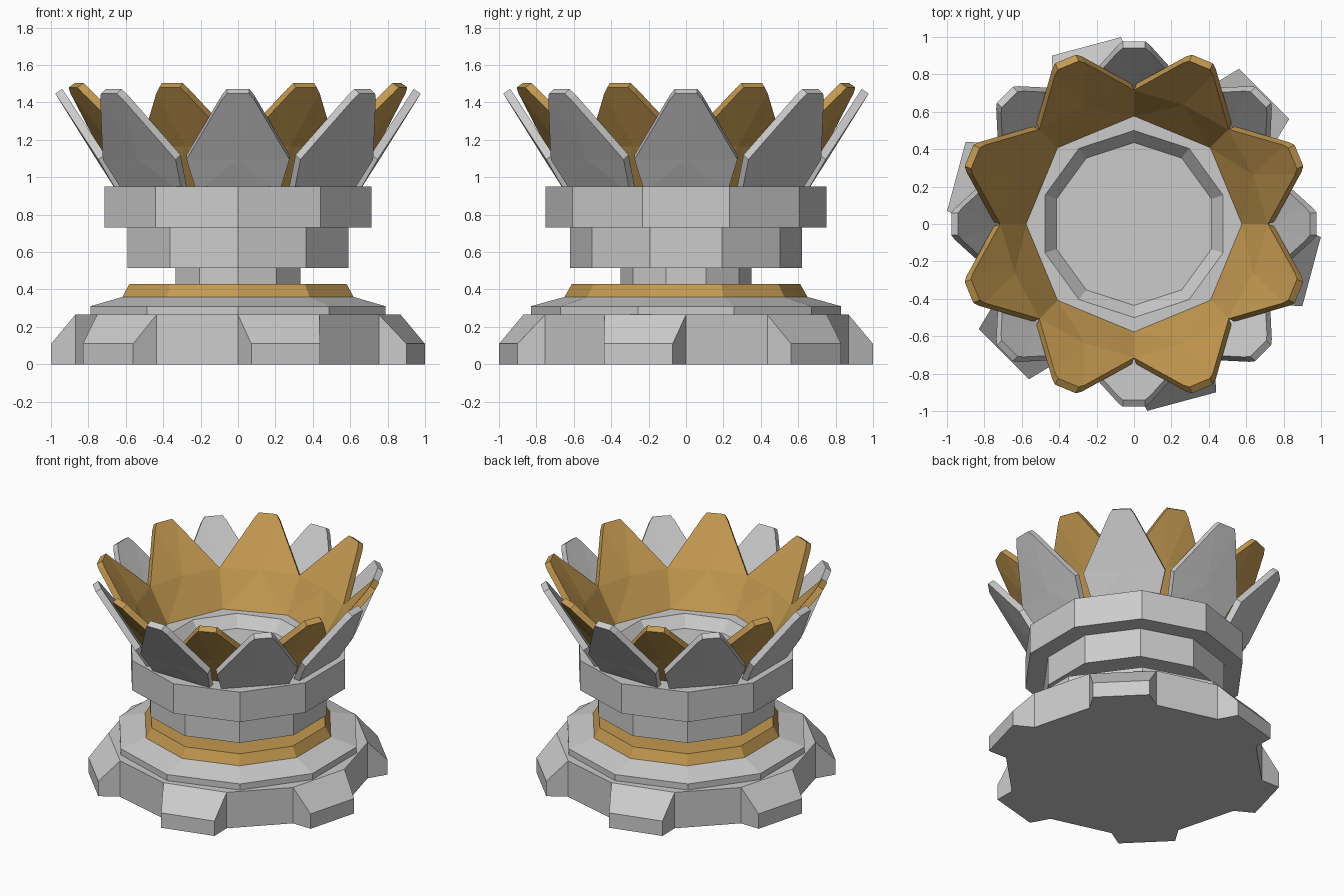
import bpy, bmesh
from math import sin, cos, pi, radians

if "Cube" in bpy.data.objects:
    bpy.data.objects.remove(bpy.data.objects["Cube"])

gold = bpy.data.materials.new("gold")
gold.diffuse_color = (0.55, 0.32, 0.08, 1)
gold.use_nodes = True
gold.node_tree.nodes["Principled BSDF"].inputs["Base Color"].default_value = gold.diffuse_color


def finish(name, bm, mat=None):
    bmesh.ops.remove_doubles(bm, verts=bm.verts, dist=1e-5)
    bmesh.ops.recalc_face_normals(bm, faces=bm.faces)
    mesh = bpy.data.meshes.new(name)
    bm.to_mesh(mesh)
    bm.free()
    ob = bpy.data.objects.new(name, mesh)
    bpy.context.collection.objects.link(ob)
    if mat:
        mesh.materials.append(mat)
    return ob


def lathe(name, profile, mat=None, n=10):
    """Closed (radius, z) profile turned into n flat sides, corner on -y."""
    bm = bmesh.new()
    rings = [[bm.verts.new((r * sin(2 * pi * i / n), -r * cos(2 * pi * i / n), z))
              for i in range(n)] for r, z in profile]
    for a, b in zip(rings, rings[1:]):
        for i in range(n):
            j = (i + 1) % n
            bm.faces.new((a[i], a[j], b[j], b[i]))
    bm.faces.new(rings[0])
    bm.faces.new(rings[-1])
    return finish(name, bm, mat)


def petal(name, angle, bottom, corner, centre, tip, mat=None):
    """Folded petal; inner surface from (radius, z) points, thickened outward."""
    bm = bmesh.new()
    shoulder = (tip[0] - 0.02, tip[1] - 0.03)
    half = [(0.22, *bottom), (0.275, *corner), (0.085, *shoulder), (0.06, *tip)]
    mid = (0, *centre)

    def place(p, off):
        s, r, z = p
        r, z = r + off * 0.037, z - off * 0.025
        return bm.verts.new((r * cos(angle) - s * sin(angle),
                             r * sin(angle) + s * cos(angle), z))

    layers = []
    for off in (0, 1):
        right = [place(p, off) for p in half]
        left = [place((-p[0], p[1], p[2]), off) for p in half]
        c = place(mid, off)
        bm.faces.new((left[0], right[0], c))
        for s in (left, right):
            bm.faces.new((s[0], s[1], c))
            bm.faces.new((s[1], s[2], c))
        bm.faces.new((left[2], left[3], right[3], right[2], c))
        layers.append(right + left[::-1])
    a, b = layers
    for i in range(8):
        j = (i + 1) % 8
        bm.faces.new((a[i], a[j], b[j], b[i]))
    return finish(name, bm, mat)


# Foot: twelve-sided slab with a sloped buttress on every other side
bm = bmesh.new()
R, H = 0.87, 0.265
lo, hi = [[bm.verts.new((R * cos(k * pi / 6), R * sin(k * pi / 6), z))
           for k in range(12)] for z in (0, H)]
bm.faces.new(hi)
outline = []
for k in range(12):
    j = (k + 1) % 12
    outline.append(lo[k])
    if k % 2 == 0:
        bm.faces.new((lo[k], lo[j], hi[j], hi[k]))
        continue
    a = radians(15 + 30 * k)
    out = [[bm.verts.new((0.983 * cos(a) - s * sin(a), 0.983 * sin(a) + s * cos(a), z))
            for s in (-0.19, 0.19)] for z in (0, 0.11)]
    (p, q), (t, u) = out
    bm.faces.new((p, q, u, t))
    bm.faces.new((t, u, hi[j], hi[k]))
    bm.faces.new((lo[k], p, t, hi[k]))
    bm.faces.new((q, lo[j], hi[j], u))
    outline += [p, q]
bm.faces.new(outline)
finish("foot", bm)

# Stacked ten-sided column
lathe("foot_plate", [(0.83, 0.265), (0.83, 0.31), (0.65, 0.36)])
lathe("gold_collar", [(0.65, 0.36), (0.61, 0.43)], gold)
lathe("neck", [(0.35, 0.43), (0.35, 0.515)])
lathe("drum", [(0.62, 0.515), (0.62, 0.73)])
lathe("bowl_ring", [(0.75, 0.73), (0.75, 0.95), (0.50, 0.95), (0.435, 0.87)])

# Two staggered rings of eight petals
for i in range(8):
    petal(f"outer_petal_{i + 1}", i * pi / 4,
          (0.605, 0.94), (0.71, 1.12), (0.72, 1.12), (0.94, 1.472))
    petal(f"inner_petal_{i + 1}", (i + 0.5) * pi / 4,
          (0.53, 0.945), (0.66, 1.19), (0.69, 1.19), (0.918, 1.505), gold)
